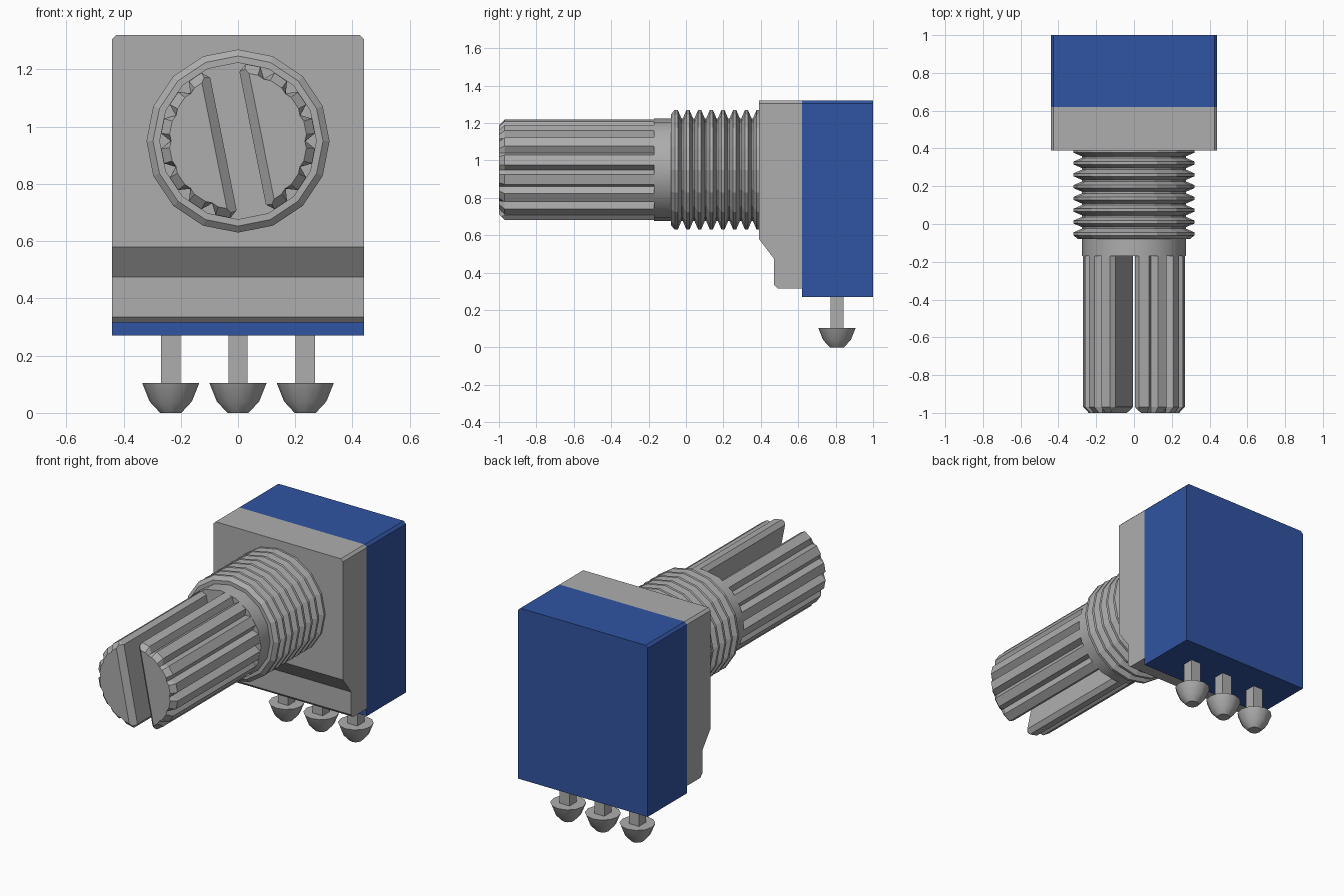
import bpy, bmesh, math
from mathutils import Vector

if "Cube" in bpy.data.objects:
    bpy.data.objects.remove(bpy.data.objects["Cube"], do_unlink=True)

AXIS_Z = 0.95          # height of the shaft axis
TILT = math.radians(11.25)


def material(name, rgb):
    m = bpy.data.materials.new(name)
    m.use_nodes = True
    m.diffuse_color = (*rgb, 1)
    m.node_tree.nodes["Principled BSDF"].inputs["Base Color"].default_value = (*rgb, 1)
    return m


GREY = material("metal grey", (0.42, 0.42, 0.42))
BLUE = material("housing blue", (0.03, 0.089, 0.36))


def finish(name, bm, mat, smooth=None):
    bmesh.ops.recalc_face_normals(bm, faces=bm.faces)
    me = bpy.data.meshes.new(name)
    bm.to_mesh(me)
    bm.free()
    me.materials.append(mat)
    ob = bpy.data.objects.new(name, me)
    bpy.context.collection.objects.link(ob)
    if smooth:
        bpy.ops.object.select_all(action='DESELECT')
        ob.select_set(True)
        bpy.context.view_layer.objects.active = ob
        bpy.ops.object.shade_smooth_by_angle(angle=math.radians(smooth))
    return ob


def loft(bm, loops):
    """Skin a list of closed loops and cap both ends."""
    rings = [[bm.verts.new(p) for p in loop] for loop in loops]
    n = len(rings[0])
    for a, b in zip(rings, rings[1:]):
        for i in range(n):
            j = (i + 1) % n
            bm.faces.new((a[i], a[j], b[j], b[i]))
    bm.faces.new(rings[0])
    bm.faces.new(rings[-1][::-1])


def circle_y(y, radii):
    """Loop around the shaft axis, one radius per corner, first corner on top."""
    n = len(radii)
    return [(r * math.sin(2 * math.pi * i / n), y, AXIS_Z + r * math.cos(2 * math.pi * i / n))
            for i, r in enumerate(radii)]


def prism_x(name, profile, half, mat, chamfer=0.015):
    """Side profile (y, z) extruded across x, with the top side corners cut off."""
    bm = bmesh.new()
    loft(bm, [[(x, y, z) for y, z in profile] for x in (-half, half)])
    top = max(z for _, z in profile)
    for s in (-1, 1):
        cut = bmesh.ops.bisect_plane(
            bm, geom=bm.verts[:] + bm.edges[:] + bm.faces[:],
            plane_co=(s * half, 0, top - chamfer), plane_no=(s, 0, 1), clear_outer=True)
        edges = [e for e in cut["geom_cut"] if isinstance(e, bmesh.types.BMEdge)]
        bmesh.ops.edgeloop_fill(bm, edges=edges)
    return finish(name, bm, mat)


# Housing: blue rear box and grey front plate with a stepped foot
prism_x("rear_housing", [(0.62, 0.27), (1.0, 0.27), (1.0, 1.32), (0.62, 1.32)], 0.44, BLUE)
prism_x("front_plate", [(0.39, 1.32), (0.39, 0.58), (0.47, 0.475), (0.47, 0.335),
                        (0.49, 0.315), (0.62, 0.315), (0.62, 1.32)], 0.44, GREY)

# Threaded bushing: eight flat-topped ridges
profile = [(-0.08, 0.297)]
pitch, first = 0.0625, -0.052
for k in range(8):
    y = first + k * pitch
    profile += [(y - 0.008, 0.32), (y + 0.008, 0.32)]
    if k < 7:
        profile += [(y + pitch / 2 - 0.004, 0.275), (y + pitch / 2 + 0.004, 0.275)]
profile.append((0.40, 0.31))
bm = bmesh.new()
loft(bm, [circle_y(y, [r] * 16) for y, r in profile])
finish("threaded_bushing", bm, GREY)

# Plain collar between thread and shaft
bm = bmesh.new()
loft(bm, [circle_y(y, [0.275] * 16) for y in (-0.17, -0.07)])
finish("collar", bm, GREY, 30)


# Splined shaft: 16 teeth with V grooves, bevelled tip, split by a tilted slot
def spline_loop(y, outer, valley):
    loop = []
    for k in range(16):
        for offset, r in ((0, valley), (0.25, outer), (0.75, outer)):
            a = 2 * math.pi * (k + offset) / 16
            loop.append((r * math.sin(a), y, AXIS_Z + r * math.cos(a)))
    return loop


def slot_cut(bm, co, no):
    cut = bmesh.ops.bisect_plane(bm, geom=bm.verts[:] + bm.edges[:] + bm.faces[:],
                                 plane_co=co, plane_no=no, clear_inner=True)
    edges = [e for e in cut["geom_cut"] if isinstance(e, bmesh.types.BMEdge)]
    bmesh.ops.edgeloop_fill(bm, edges=edges)


for side, name in ((-1, "shaft_half_right"), (1, "shaft_half_left")):
    bm = bmesh.new()
    loft(bm, [spline_loop(-0.16, 0.27, 0.236), spline_loop(-0.97, 0.27, 0.236),
              spline_loop(-1.0, 0.24, 0.234)])
    across = Vector((math.cos(TILT), 0, math.sin(TILT))) * side
    centre = Vector((0, 0, AXIS_Z))
    # slot wall, then the bevel along its mouth
    slot_cut(bm, centre + across * 0.052, across)
    slot_cut(bm, centre + across * 0.084 + Vector((0, -1.0, 0)),
             (across + Vector((0, 1, 0))).normalized())
    finish(name, bm, GREY)

# Three solder pins: square post and rounded head
PIN_Y = 0.807
for x, label in ((-0.235, "right"), (0, "middle"), (0.235, "left")):
    bm = bmesh.new()
    h = 0.034
    loft(bm, [[(x + sx * h, PIN_Y + sy * h, z)
               for sx, sy in ((-1, -1), (1, -1), (1, 1), (-1, 1))] for z in (0.09, 0.28)])
    finish("pin_post_" + label, bm, GREY)
    bm = bmesh.new()
    loft(bm, [[(x + r * math.cos(math.pi * i / 6), PIN_Y + r * math.sin(math.pi * i / 6), z)
               for i in range(12)]
              for r, z in ((0.1, 0.105), (0.074, 0.04), (0.037, 0.0))])
    finish("pin_head_" + label, bm, GREY, 32)
